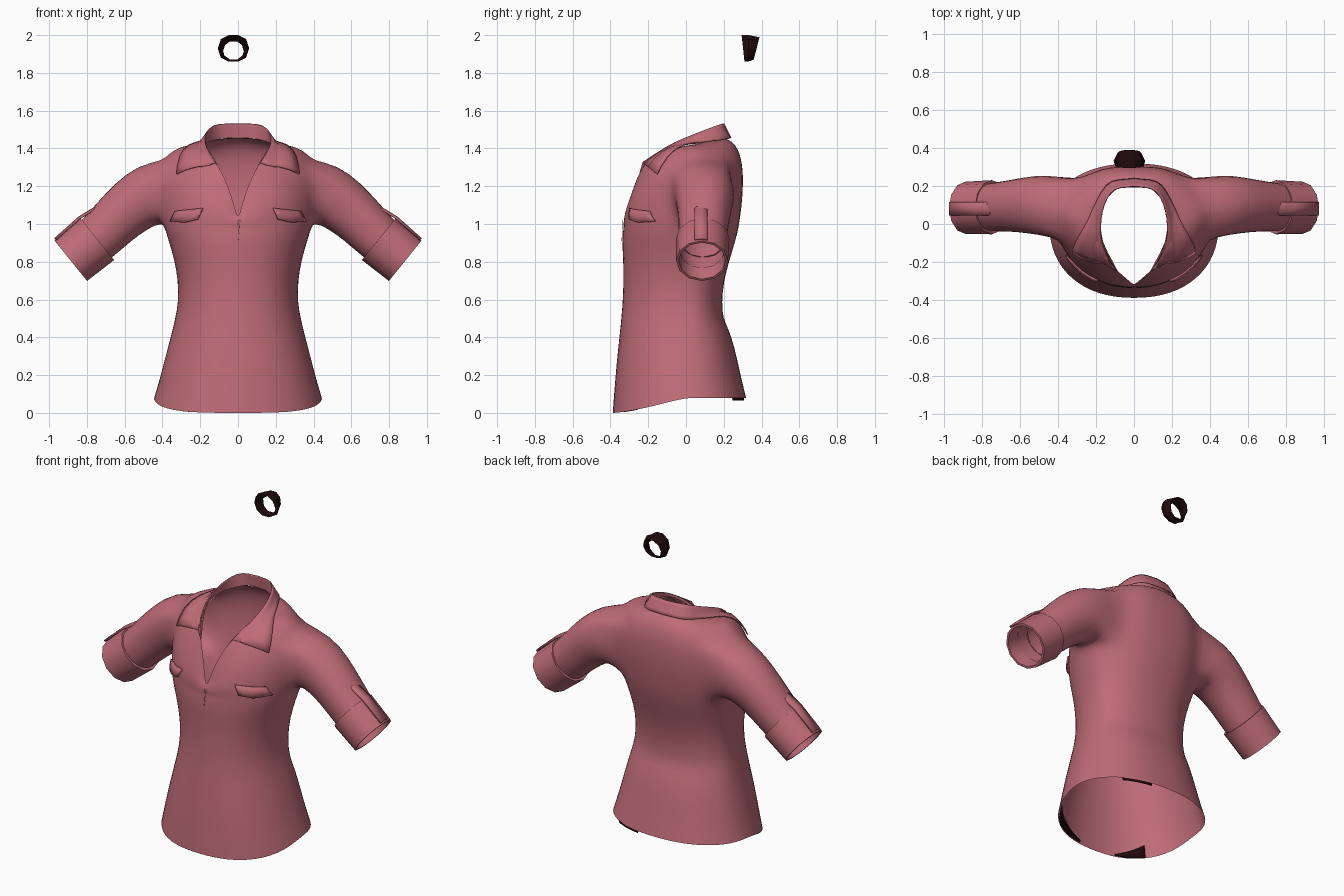
import bpy, bmesh, math
from mathutils import Vector
from mathutils.bvhtree import BVHTree

if "Cube" in bpy.data.objects:
    bpy.data.objects.remove(bpy.data.objects["Cube"])


def material(name, rgb):
    m = bpy.data.materials.new(name)
    m.use_nodes = True
    m.diffuse_color = (*rgb, 1)
    bsdf = m.node_tree.nodes["Principled BSDF"]
    bsdf.inputs["Base Color"].default_value = (*rgb, 1)
    bsdf.inputs["Roughness"].default_value = 0.8
    return m


ROSE = material("rose_cloth", (0.52, 0.15, 0.185))
DARK = material("dark_brown", (0.015, 0.003, 0.004))


def sample(points, n):
    """Smooth curve through the points, sampled n times."""
    p = [Vector(q) for q in points]
    p = [2 * p[0] - p[1]] + p + [2 * p[-1] - p[-2]]
    out = []
    for i in range(n):
        u = i / (n - 1) * (len(points) - 1)
        k = min(int(u), len(points) - 2)
        t = u - k
        a, b, c, d = p[k:k + 4]
        out.append(0.5 * (2 * b + (c - a) * t + (2 * a - 5 * b + 4 * c - d) * t * t
                          + (3 * b - a - 3 * c + d) * t ** 3))
    return out


def add_object(name, bm, mat, mirror=True, thick=0, subdiv=0, angle=40):
    me = bpy.data.meshes.new(name)
    bm.to_mesh(me)
    bm.free()
    me.materials.append(mat)
    ob = bpy.data.objects.new(name, me)
    bpy.context.collection.objects.link(ob)
    bpy.ops.object.select_all(action="DESELECT")
    ob.select_set(True)
    bpy.context.view_layer.objects.active = ob
    bpy.ops.object.shade_smooth_by_angle(angle=math.radians(angle))
    if mirror:
        ob.modifiers.new("Mirror", "MIRROR").merge_threshold = 0.001
    if subdiv:
        s = ob.modifiers.new("Subdivision", "SUBSURF")
        s.levels = s.render_levels = subdiv
    if thick:
        s = ob.modifiers.new("Thickness", "SOLIDIFY")
        s.thickness, s.offset = thick, 0
    return ob


def skin(bm, rings, closed=False, skip=lambda r, c: False):
    """Quads between neighbouring rows of vertices."""
    for r in range(len(rings) - 1):
        a, b = rings[r], rings[r + 1]
        for c in range(len(a) if closed else len(a) - 1):
            d = (c + 1) % len(a)
            if not skip(r, c):
                bm.faces.new((a[c], a[d], b[d], b[c]))


def verts(bm, points):
    return [bm.verts.new(p) for p in points]


def torso_point(level, a):
    """Point on a torso section; a runs from the front round the left side."""
    z, w, front, back = level
    s, c = math.sin(a), math.cos(a)
    x = w * math.copysign(abs(s) ** 0.9, s) if abs(s) > 1e-6 else 0
    y = -(front if c > 0 else back) * math.copysign(abs(c) ** 0.9, c)
    hem = 0.08 * (1 - max(c, 0)) ** 1.5
    return Vector((x, y, z if z else hem))


# Torso half: height, half width, front depth, back depth
COLS, UPPER = 16, 8
levels = [(0, .447, .39, .32), (.2, .41, .375, .29), (.35, .372, .36, .258),
          (.44, .348, .35, .228), (.5, .334, .344, .197), (.58, .318, .337, .19),
          (.7, .318, .332, .2), (.82, .34, .334, .235), (.92, .372, .342, .265),
          (.98, .39, .332, .28)]
neckline = sample([(0, -.32, 1.02), (.042, -.285, 1.17), (.1, -.23, 1.3), (.15, -.14, 1.385),
                   (.175, -.02, 1.41), (.17, .09, 1.43), (.1, .18, 1.45), (0, .205, 1.455)], COLS + 1)
bm = bmesh.new()
rows = [[torso_point(lv, math.pi * j / COLS) for j in range(COLS + 1)] for lv in levels]
# Shoulders curve in from the armpit level to the neckline
chest = rows[-1]
for k in range(1, UPPER + 1):
    t, pts = k / UPPER, []
    for j, (a, c) in enumerate(zip(chest, neckline)):
        turn = j / COLS
        wide = 1 + 0.12 * turn + 0.3 * max(0, 1 - abs(j - 9) / 4)
        rise = 0.8 + 0.15 * turn + 0.27 * max(0, 1 - abs(j - 9) / 5)
        b = Vector((a.x * wide, (a.y + c.y) / 2 * (1.07 + 0.37 * turn)
                    + (0.04 + 0.07 * turn) * math.sin(math.pi * turn), a.z + (c.z - a.z) * rise))
        b.y = b.y if 0 < j else a.y
        p = a * (1 - t) ** 2 + b * 2 * t * (1 - t) + c * t * t
        p.x = 0 if j in (0, COLS) else p.x
        pts.append(p)
    rows.append(pts)
grid = [verts(bm, r) for r in rows]
low, high, fore, aft = len(levels) - 1, len(levels) + 3, 7, 12
skin(bm, grid, skip=lambda r, c: low <= r < high and fore <= c < aft)
for r in range(low + 1, high):
    for c in range(fore + 1, aft):
        bm.verts.remove(grid[r][c])

# Sleeve grows out of the armhole
hole = ([grid[low][c] for c in range(fore, aft)] + [grid[r][aft] for r in range(low, high)]
        + [grid[high][c] for c in range(aft, fore, -1)] + [grid[r][fore] for r in range(high, low, -1)])
mid = sum((v.co for v in hole), Vector()) / len(hole)
angles = [math.atan2((v.co.z - mid.z) / 0.17, (v.co.y - mid.y) / 0.15) for v in hole]


def tube(center, up, r, angs):
    c, up = Vector(center), Vector(up).normalized()
    return [c + Vector((0, r * math.cos(a), 0)) + up * r * math.sin(a) for a in angs]


SLOPE = (.63, 0, .78)
sleeve = [hole] + [verts(bm, tube(*ring, angles)) for ring in (
    ((.465, .103, 1.168), (.4, 0, .92), .172), ((.565, .1, 1.095), (.6, 0, .8), .151),
    ((.65, .096, 1.018), SLOPE, .139), ((.73, .09, .937), SLOPE, .132),
    ((.83, .085, .85), SLOPE, .122))]
skin(bm, sleeve, closed=True)
bust = [grid[r][c] for r in (low - 1, low, low + 1) for c in range(1, fore)]
bmesh.ops.smooth_vert(bm, verts=sleeve[0] + sleeve[1] + bust, factor=0.3,
                      use_axis_x=True, use_axis_y=True, use_axis_z=True)
bmesh.ops.recalc_face_normals(bm, faces=bm.faces[:])
bm.faces.ensure_lookup_table()
if bm.faces[COLS // 2].normal.x < 0:
    bmesh.ops.reverse_faces(bm, faces=bm.faces[:])
shirt = add_object("shirt_body", bm, ROSE, subdiv=1, angle=180)
tree = BVHTree.FromObject(shirt, bpy.context.evaluated_depsgraph_get())

# Dark lining scraps just inside the hem: angles, drop, height at each end
for i, (start, end, drop, tall_a, tall_b) in enumerate((
        (10, 50, 0, .02, .09), (-19, -45, 0, .01, .075), (140, 166, .014, .02, .02))):
    bm = bmesh.new()
    scrap = [[], []]
    for k in range(6):
        a = math.radians(start + (end - start) * k / 5)
        edge, above = torso_point(levels[0], a), torso_point(levels[1], a)
        for line, rise in zip(scrap, (-drop, tall_a + (tall_b - tall_a) * k / 5)):
            p = edge.lerp(above, rise / (above.z - edge.z))
            line.append((p.x * 0.975, p.y * 0.975, max(p.z, 0.004)))
    skin(bm, [verts(bm, line) for line in scrap])
    add_object(f"hem_lining_{i + 1}", bm, DARK, mirror=False, thick=0.003)

# Collar: folded fall lying on the shoulders, with a stand inside
N = 15
fold = sample([(0, .2, 1.53), (.11, .175, 1.525), (.165, .07, 1.485), (.172, -.08, 1.42),
               (.12, -.23, 1.325)], N)
outer = sample([(0, .238, 1.455), (.13, .215, 1.45), (.205, .1, 1.425), (.26, -.02, 1.37),
                (.3, -.125, 1.25)], N)


def lift(p, gap):
    near, n, _, _ = tree.find_nearest(p)
    d = (p - near).dot(n)
    q = p + n * (gap - d) if d < gap else p.copy()
    q.x = p.x if p.x < 1e-5 else q.x
    return q


bm = bmesh.new()
fall = []
for s in (0, .25, .5, .75, 1):
    line = [a.lerp(b, s) for a, b in zip(fold, outer)]
    fall.append(verts(bm, [lift(p, 0.01) if s > .3 else p for p in line]))
skin(bm, fall)
add_object("collar_fall", bm, ROSE, thick=0.006, angle=60)
bm = bmesh.new()
base = sample([neckline[k] for k in (16, 14, 11, 8, 4)], N)
skin(bm, [verts(bm, fold), verts(bm, base)])
add_object("collar_stand", bm, ROSE, angle=60)

# Turned-up cuff, closed around its rim
bm = bmesh.new()
even = [2 * math.pi * i / 12 for i in range(12)]
skin(bm, [verts(bm, tube(c, SLOPE, r, even)) for c, r in (
    ((.745, .088, .92), .122), ((.745, .088, .92), .142), ((.885, .085, .805), .137),
    ((.885, .085, .805), .124), ((.82, .085, .86), .119))], closed=True)
bmesh.ops.recalc_face_normals(bm, faces=bm.faces[:])
add_object("sleeve_cuff", bm, ROSE)

# Button tab over the cuff, with a pointed upper end
bm = bmesh.new()
skin(bm, [verts(bm, [(x, .08 - w, z - .002), (x, .08, z + .002), (x, .08 + w, z - .002)])
          for x, z, w in ((.735, 1.1, .012), (.76, 1.082, .034),
                          (.84, 1.033, .034), (.967, .92, .034))])
add_object("cuff_tab", bm, ROSE, thick=0.012)

# Chest pocket flap laid on the cloth
bm = bmesh.new()
top_in, top_out = Vector((.185, 0, 1.083)), Vector((.33, 0, 1.068))
low_in, low_out = Vector((.21, 0, 1.025)), Vector((.355, 0, 1.014))
flap = []
for v in (0, .5, 1):
    line = []
    for i in range(7):
        u = i / 6
        p = top_in.lerp(top_out, u).lerp(low_in.lerp(low_out, u), v)
        p.z -= v * 0.012 * (1 - abs(2 * u - 1))
        hit, n, _, _ = tree.ray_cast(Vector((p.x, -1, p.z)), Vector((0, 1, 0)))
        line.append((hit if hit else Vector((p.x, -.25, p.z))) + Vector((.2, -1, 0)) * (.004 + .01 * v))
    flap.append(verts(bm, line))
skin(bm, flap)
add_object("pocket_flap", bm, ROSE, thick=0.01)

# Small fold below the neck opening
bm = bmesh.new()
strip = []
for z in (.91, .95, .99, 1.02):
    hit = tree.ray_cast(Vector((.006, -1, min(z, 1.0))), Vector((0, 1, 0)))[0]
    y = (hit.y if hit else -.33) - .004
    strip.append(verts(bm, [(0, y, z), (.01 * (z - .9) / .12, y, z)]))
skin(bm, strip)
add_object("placket_fold", bm, ROSE, mirror=False, thick=0.002)

# Hair band floating above: a faceted ring, deeper at its top
bm = bmesh.new()
ten = [2 * math.pi * i / 10 for i in range(10)]
band = []
for e, z, r in ((-1, 1.93, .074), (-.2, 1.93, .083), (1, 1.93, .062), (.2, 1.915, .055)):
    ring = []
    for a in ten:
        up = math.sin(a)
        y = .338 + e * (.036 + .012 * up) + .004 * up
        ring.append((-.024 + r * math.cos(a), y, max(1.86, min(2.0, z + r * up))))
    band.append(verts(bm, ring))
skin(bm, band + [band[0]], closed=True)
bmesh.ops.recalc_face_normals(bm, faces=bm.faces[:])
add_object("hair_band", bm, DARK, mirror=False, angle=20)
